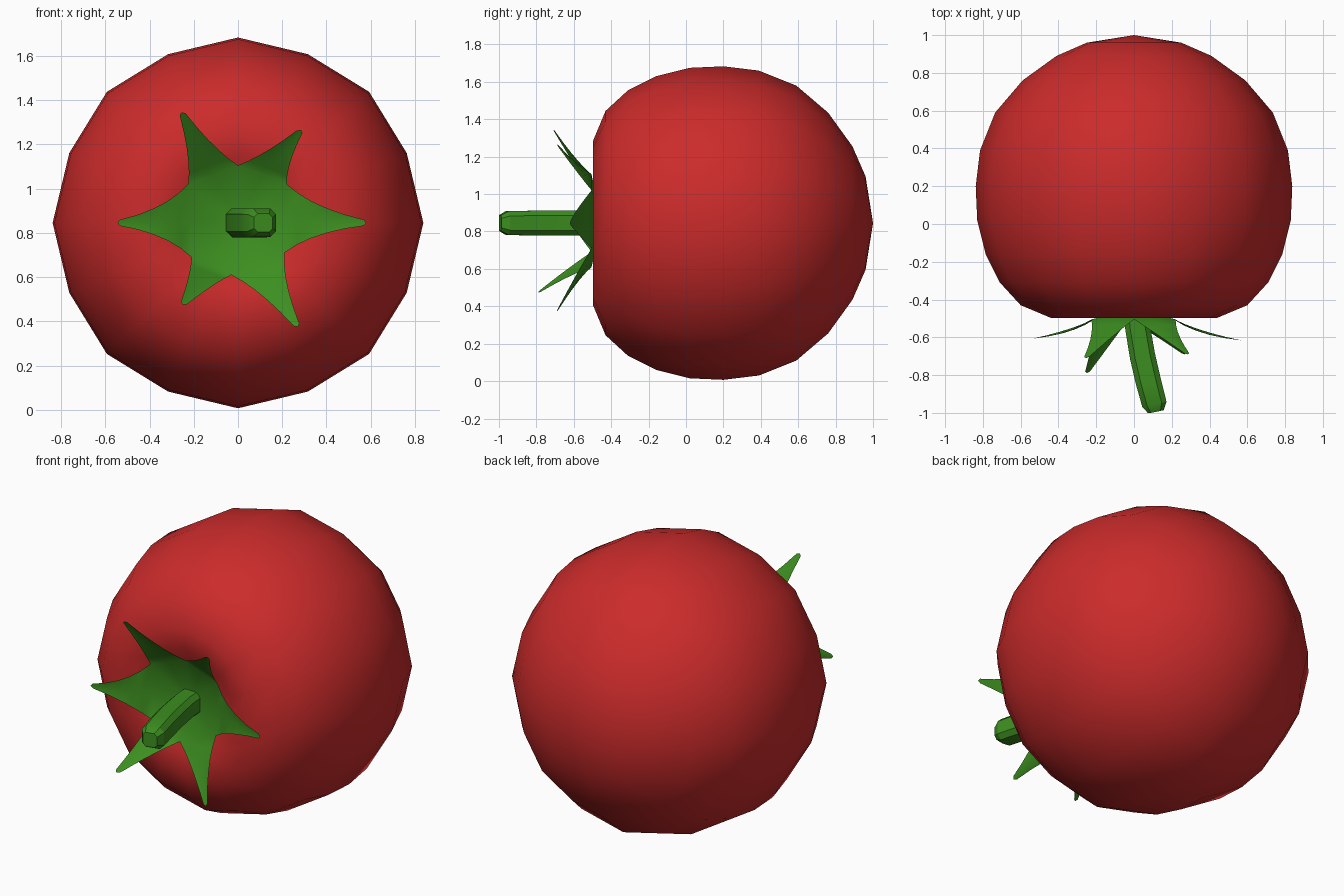
import bpy, bmesh, math
from mathutils import Vector

if "Cube" in bpy.data.objects:
    bpy.data.objects.remove(bpy.data.objects["Cube"])

CZ = 0.845  # height of the fruit axis, which runs along y


def material(name, rgb):
    m = bpy.data.materials.new(name)
    m.diffuse_color = (*rgb, 1)
    m.use_nodes = True
    m.node_tree.nodes["Principled BSDF"].inputs["Base Color"].default_value = m.diffuse_color
    return m


red = material("red_skin", (0.6, 0.024, 0.024))
green = material("leaf_green", (0.045, 0.27, 0.014))


def finish(name, bm, mat, smooth=True):
    me = bpy.data.meshes.new(name)
    bm.to_mesh(me)
    bm.free()
    for p in me.polygons:
        p.use_smooth = smooth
    ob = bpy.data.objects.new(name, me)
    ob.data.materials.append(mat)
    bpy.context.collection.objects.link(ob)
    return ob


def bridge(bm, a, b):
    n = len(a)
    for i in range(n):
        bm.faces.new((a[i], a[(i + 1) % n], b[(i + 1) % n], b[i]))


# Fruit: 16-sided lathe around the y axis, with a dent at the front
profile = [(-0.43, 0.2), (-0.485, 0.31), (-0.497, 0.44), (-0.43, 0.60),
           (-0.31, 0.71), (-0.16, 0.785), (0.02, 0.83), (0.2, 0.838),
           (0.39, 0.815), (0.59, 0.735), (0.76, 0.59), (0.89, 0.41), (0.96, 0.25)]
SIDES = 16
bm = bmesh.new()
rings = []
for y, r in profile:
    ring = []
    for i in range(SIDES):
        a = math.tau * i / SIDES
        k = r * (1 if i % 2 == 0 else 0.985)
        ring.append(bm.verts.new((k * math.cos(a), y, CZ + k * math.sin(a))))
    rings.append(ring)
for a, b in zip(rings, rings[1:]):
    bridge(bm, a, b)
for ring, y in ((rings[0], -0.37), (rings[-1], 1.0)):
    pole = bm.verts.new((0, y, CZ))
    for i in range(SIDES):
        bm.faces.new((ring[i], ring[(i + 1) % SIDES], pole))
bmesh.ops.recalc_face_normals(bm, faces=bm.faces)
finish("fruit", bm, red)

# Calyx: six curved leaves around a sunken centre
tips = [Vector(p) for p in ((0.58, -0.62, 0.845), (0.285, -0.69, 1.265),
                            (-0.255, -0.71, 1.345), (-0.545, -0.61, 0.845),
                            (-0.25, -0.79, 0.475), (0.27, -0.69, 0.375))]
valleys = [Vector((x, -0.505, z)) for x, z in ((0.21, 0.71), (0.22, 1.02), (0, 1.105),
                                               (-0.225, 1.02), (-0.21, 0.69), (-0.03, 0.61))]
bm = bmesh.new()
centre = Vector((0, -0.45, CZ))
STEPS = 5
for i, tip in enumerate(tips):
    v0, v1 = valleys[i], valleys[(i + 1) % 6]
    root = (v0 + v1) / 2
    side = (v1 - v0).normalized()
    ctrl = root.lerp(tip, 0.33)
    ctrl.y = root.y + (tip.y - root.y) * (0.75 if i % 3 == 0 else 0.4)

    def edge(v, s, t):
        c = ctrl + side * s * 0.055
        e = tip + side * s * 0.014 - (tip - root).normalized() * 0.012
        return v * (1 - t) ** 2 + c * 2 * t * (1 - t) + e * t * t

    rows = []
    for f in (0.5,):
        mid = centre.lerp(root, f)
        rows.append([centre.lerp(v0, f), mid, centre.lerp(v1, f)])
    for s in range(STEPS + 1):
        t = s / STEPS
        a, b = edge(v0, -1, t), edge(v1, 1, t)
        rows.append([a, (a + b) / 2 + Vector((0, 0.012 * t * (1 - t) * 4, 0)), b])
    rows = [[bm.verts.new(p) for p in row] for row in rows]
    c = bm.verts.new(centre)
    end = bm.verts.new(tip)
    for k in range(2):
        bm.faces.new((c, rows[0][k], rows[0][k + 1]))
        bm.faces.new((rows[-1][k], end, rows[-1][k + 1]))
        for p, q in zip(rows, rows[1:]):
            bm.faces.new((p[k], q[k], q[k + 1], p[k + 1]))
bmesh.ops.remove_doubles(bm, verts=bm.verts, dist=0.0005)
bm.normal_update()
if sum(f.normal.y * f.calc_area() for f in bm.faces) > 0:
    bmesh.ops.reverse_faces(bm, faces=bm.faces)
finish("calyx", bm, green)

# Stem: chamfered square section swept along a slight bend, bevelled end
path = [(0.01, -0.42, 0.066), (0.018, -0.54, 0.066), (0.045, -0.70, 0.066),
        (0.075, -0.83, 0.066), (0.108, -0.955, 0.064), (0.115, -0.995, 0.042)]
section = [(1, 0.6), (0.6, 1), (-0.6, 1), (-1, 0.6),
           (-1, -0.6), (-0.6, -1), (0.6, -1), (1, -0.6)]
bm = bmesh.new()
rings = []
for x, y, r in path:
    tilt = 0.22 if y < -0.6 else 0.1
    rings.append([bm.verts.new((x + u * r, max(y + u * r * -tilt * -1, -1.0), CZ + w * r))
                  for u, w in section])
for a, b in zip(rings, rings[1:]):
    bridge(bm, a, b)
bm.faces.new(rings[0])
bm.faces.new(rings[-1])
bmesh.ops.recalc_face_normals(bm, faces=bm.faces)
stem = finish("stem", bm, green)
bpy.context.view_layer.objects.active = stem
stem.select_set(True)
bpy.ops.object.shade_smooth_by_angle(angle=math.radians(30))
